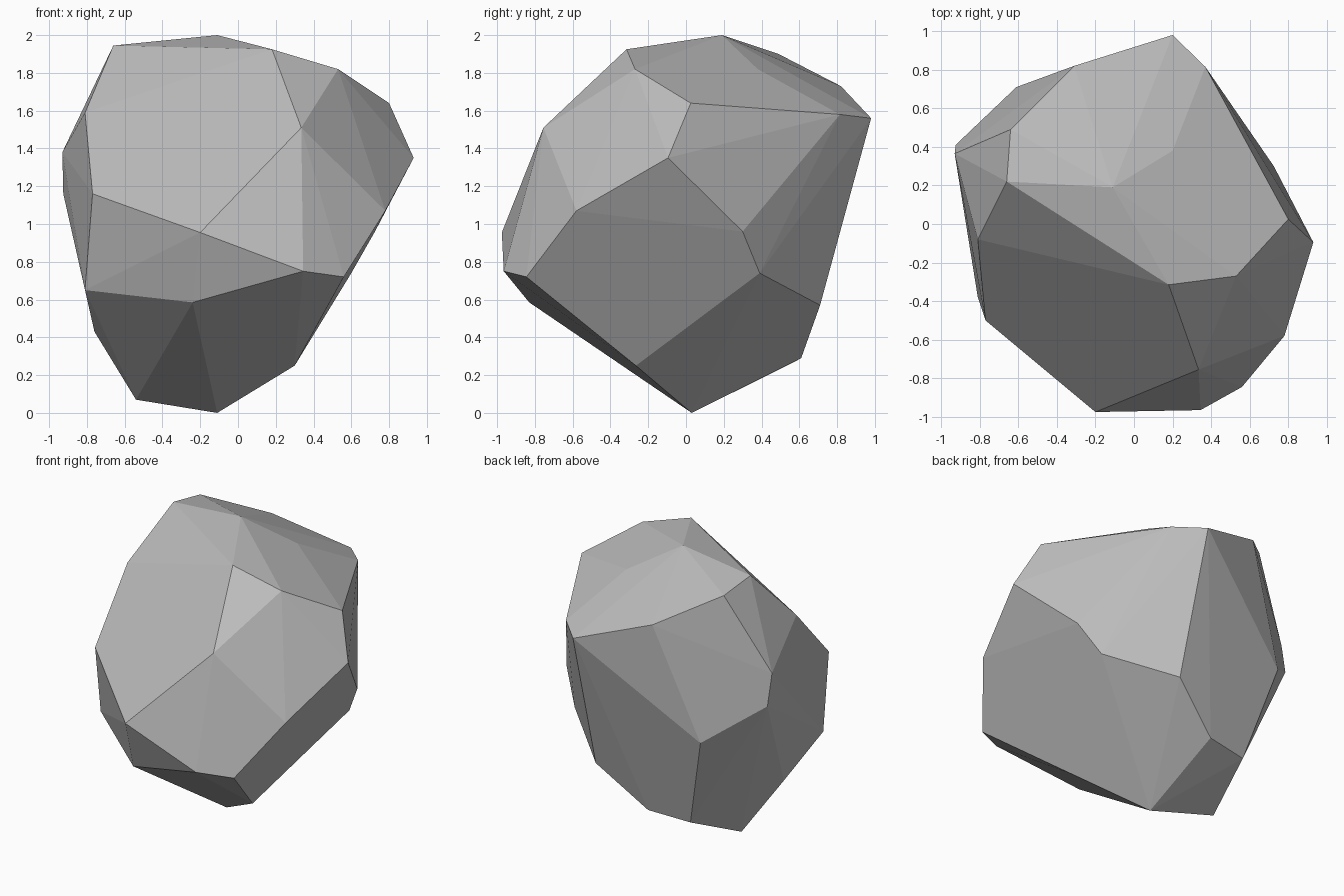
import bpy
import bmesh
import math

# Remove the default cube only
default_cube = bpy.data.objects.get("Cube")
if default_cube:
    bpy.data.objects.remove(default_cube, do_unlink=True)


def make_material(name, colour):
    """Plain flat-coloured material."""
    material = bpy.data.materials.new(name)
    material.use_nodes = True
    material.diffuse_color = colour
    shader = material.node_tree.nodes["Principled BSDF"]
    shader.inputs["Base Color"].default_value = colour
    shader.inputs["Roughness"].default_value = 0.9
    return material


def make_faceted_stone(name, corner_groups, material):
    """Wrap a convex faceted skin around the corner points."""
    mesh = bpy.data.meshes.new(name)
    bm = bmesh.new()
    for group in corner_groups:
        for corner in group:
            bm.verts.new(corner)
    hull = bmesh.ops.convex_hull(bm, input=bm.verts)
    loose = {v for v in hull["geom_interior"] + hull["geom_unused"]
             if isinstance(v, bmesh.types.BMVert)}
    bmesh.ops.delete(bm, geom=list(loose), context="VERTS")

    # Merge nearly coplanar triangles into broad chipped facets
    bmesh.ops.dissolve_limit(bm, angle_limit=math.radians(2),
                             verts=bm.verts, edges=bm.edges)
    bmesh.ops.recalc_face_normals(bm, faces=bm.faces)
    for face in bm.faces:
        face.smooth = False
    bm.to_mesh(mesh)
    bm.free()

    mesh.materials.append(material)
    stone = bpy.data.objects.new(name, mesh)
    bpy.context.collection.objects.link(stone)
    return stone


# Crown: the sloping cap of the boulder
crown = [
    (-.11, .19, 2), (-.66, .22, 1.945), (-.64, .49, 1.9),
    (.18, -.315, 1.925), (.53, -.27, 1.82), (.2, .38, 1.82),
    (-.31, .82, 1.73), (.8, .025, 1.64), (.37, .815, 1.58),
    (.2, .98, 1.56), (-.81, -.08, 1.59),
]

# Girth: the widest corners around the middle
girth = [
    (.335, -.755, 1.51), (.93, -.095, 1.35), (-.93, .365, 1.38),
    (-.925, .41, 1.16), (-.77, -.5, 1.16), (.78, -.58, 1.07),
    (.725, .3, .96), (-.2, -.975, .955), (-.61, .71, .93),
]

# Underside: corners tapering to the resting point
underside = [
    (.345, -.965, .75), (.56, -.845, .72), (.6, .39, .74),
    (-.81, -.38, .65), (-.24, -.83, .585), (.49, 0, .57),
    (.21, .71, .57), (-.76, -.01, .43), (-.13, .61, .29),
    (-.434, .57, .268), (.3, -.265, .25), (-.54, .15, .07),
    (-.11, .03, 0),
]

stone_grey = make_material("stone grey", (.5, .5, .5, 1))
make_faceted_stone("boulder", (crown, girth, underside), stone_grey)
